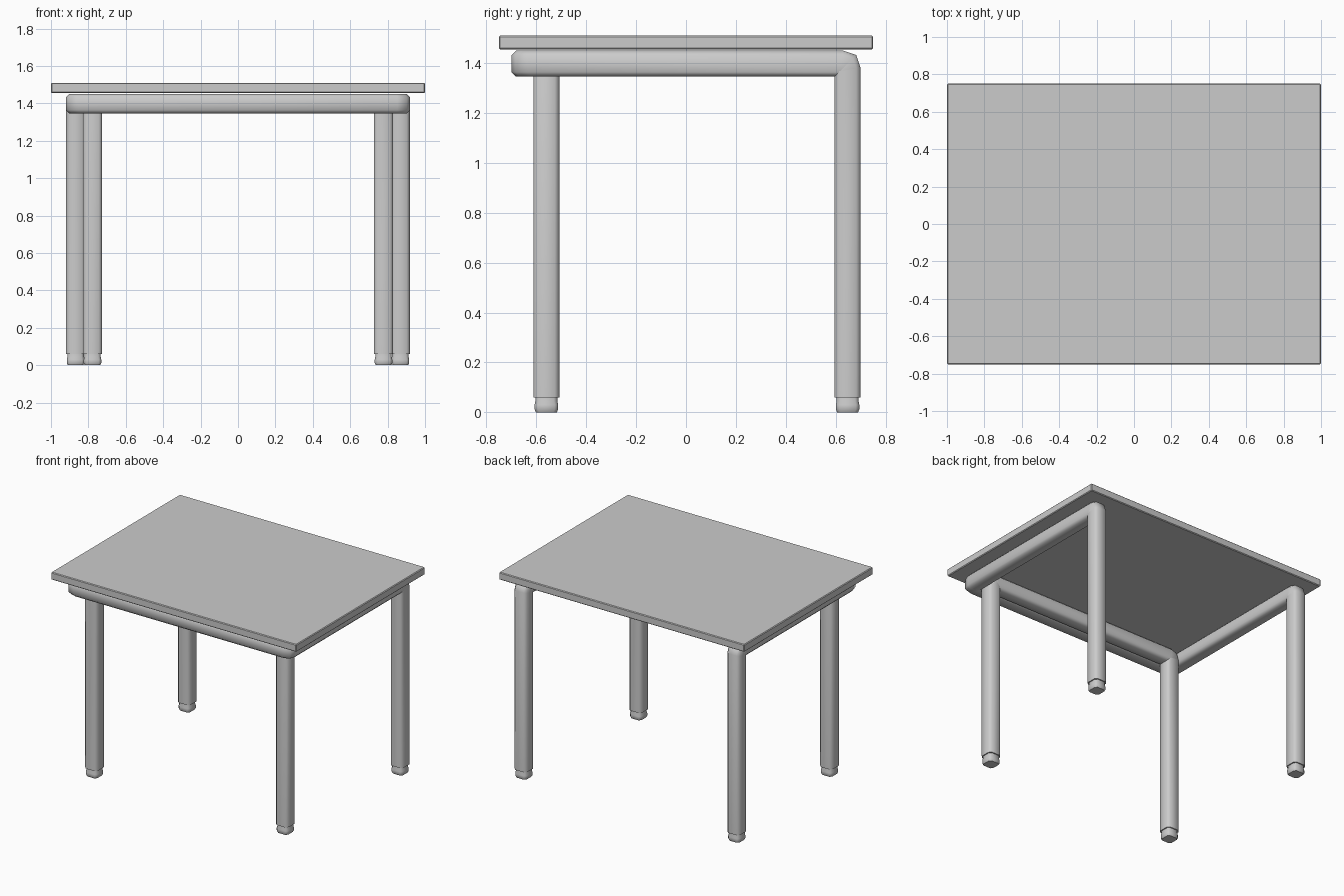
import bpy, bmesh, math
from mathutils import Vector

if "Cube" in bpy.data.objects:
    bpy.data.objects.remove(bpy.data.objects["Cube"])

grey = bpy.data.materials.new("light grey")
grey.diffuse_color = (0.6, 0.6, 0.6, 1)
grey.use_nodes = True
grey.node_tree.nodes["Principled BSDF"].inputs["Base Color"].default_value = grey.diffuse_color
RAIL_Z, HALF, CUT = 1.398, 0.052, 0.018


def finish(name, bm, angle=50):
    bmesh.ops.recalc_face_normals(bm, faces=bm.faces)
    me = bpy.data.meshes.new(name)
    bm.to_mesh(me)
    bm.free()
    me.materials.append(grey)
    ob = bpy.data.objects.new(name, me)
    bpy.context.collection.objects.link(ob)
    bpy.ops.object.select_all(action='DESELECT')
    ob.select_set(True)
    bpy.context.view_layer.objects.active = ob
    bpy.ops.object.shade_smooth_by_angle(angle=math.radians(angle))
    return ob


def section(h, c):
    """Square outline with cut corners."""
    f = h - c
    return [(h, -f), (h, f), (f, h), (-f, h), (-h, f), (-h, -f), (-f, -h), (f, -h)]


def soften(corners, r=0.025):
    """Replace each inner corner of a path with a short curve."""
    pts = [Vector(corners[0])]
    for a, b, c in zip(corners, corners[1:], corners[2:]):
        a, b, c = Vector(a), Vector(b), Vector(c)
        s, e = b + (a - b).normalized() * r, b + (c - b).normalized() * r
        pts += [s, (s + e) / 4 + b / 2, e]
    return pts + [Vector(corners[-1])]


def tube(name, corners):
    """Sweep the section along a path with mitred joints."""
    path = soften(corners)
    bm = bmesh.new()
    ring = [path[0] + Vector((x, y, 0)) for x, y in section(HALF, CUT)]
    rings = [[bm.verts.new(p) for p in ring]]
    for i in range(1, len(path)):
        d = (path[i] - path[i - 1]).normalized()
        n = d
        if i < len(path) - 1:
            n = (d + (path[i + 1] - path[i]).normalized()).normalized()
        ring = [p + d * ((path[i] - p).dot(n) / d.dot(n)) for p in ring]
        rings.append([bm.verts.new(p) for p in ring])
    for a, b in zip(rings, rings[1:]):
        for k in range(8):
            bm.faces.new((a[k], a[(k + 1) % 8], b[(k + 1) % 8], b[k]))
    bm.faces.new(rings[0])
    bm.faces.new(rings[-1])
    return finish(name, bm)


def foot(name, x, y):
    """Rounded plug closing the lower end of a leg."""
    bm = bmesh.new()
    rings = []
    for z, h in ((0, 0.042), (0.012, 0.047), (0.03, 0.047), (0.045, 0.044), (0.08, 0.044)):
        rings.append([bm.verts.new((x + u, y + v, z)) for u, v in section(h, 0.014)])
    for a, b in zip(rings, rings[1:]):
        for k in range(8):
            bm.faces.new((a[k], a[(k + 1) % 8], b[(k + 1) % 8], b[k]))
    bm.faces.new(rings[0])
    bm.faces.new(rings[-1])
    return finish(name, bm)


# table top
bm = bmesh.new()
bmesh.ops.create_cube(bm, size=1)
for v in bm.verts:
    v.co = (v.co.x * 2, v.co.y * 1.5, 1.4825 + v.co.z * 0.055)
bmesh.ops.bevel(bm, geom=bm.edges[:], offset=0.005, segments=1, affect='EDGES')
finish("table_top", bm, 30)

# outer frame: back legs, side rails and front rail in one bent tube
X, Y = 0.868, 0.648
tube("outer_frame", [(X, Y, 0.06), (X, Y, RAIL_Z), (X, -Y, RAIL_Z),
                     (-X, -Y, RAIL_Z), (-X, Y, RAIL_Z), (-X, Y, 0.06)])

# inner frame: front legs and their cross rail
U, V = 0.778, -0.56
tube("inner_frame", [(U, V, 0.06), (U, V, RAIL_Z), (-U, V, RAIL_Z), (-U, V, 0.06)])

# feet
for side, s in (("right", 1), ("left", -1)):
    foot("back_foot_" + side, s * X, Y)
    foot("front_foot_" + side, s * U, V)
